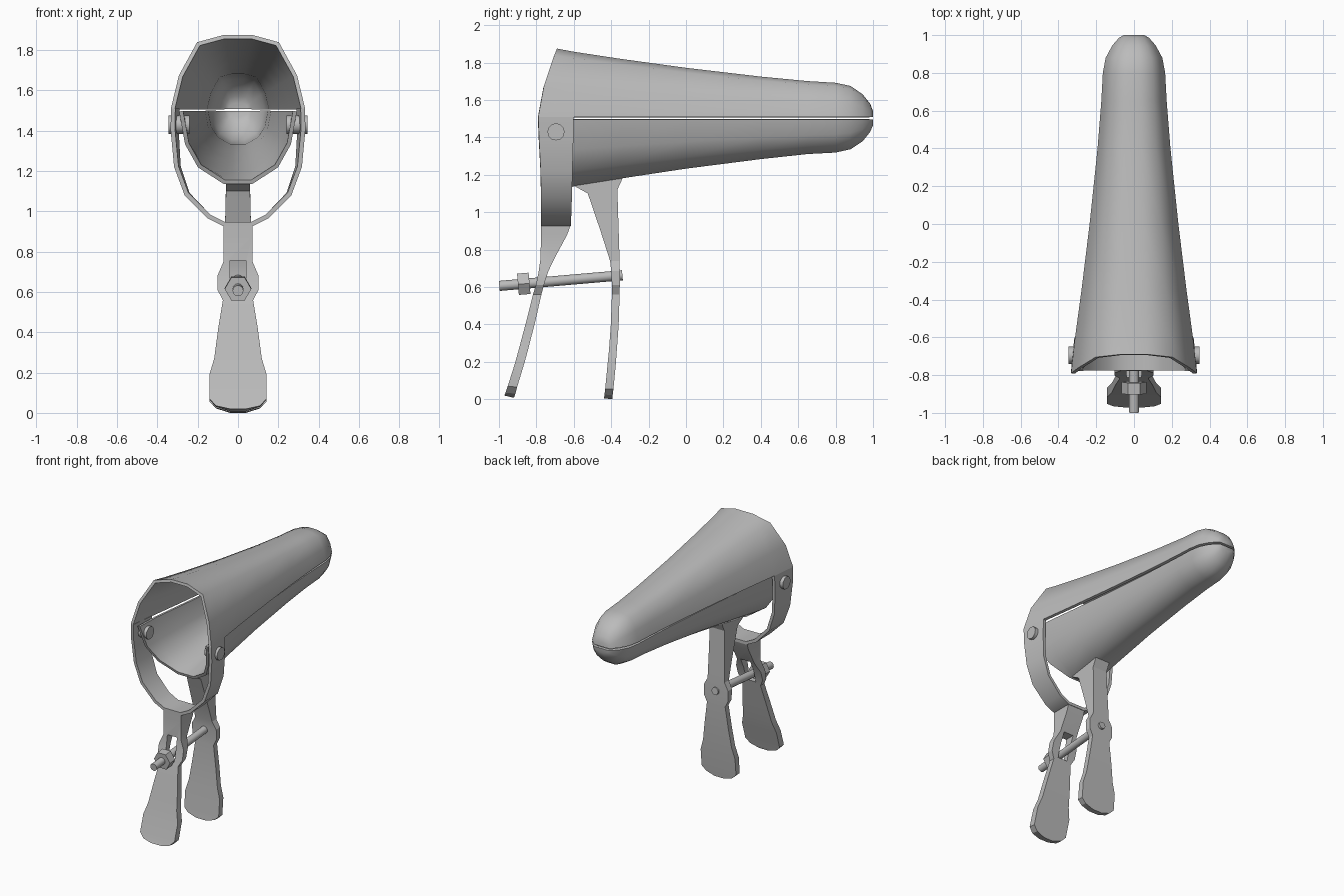
import bpy, bmesh, math
from mathutils import Vector

cube = bpy.data.objects.get("Cube")
if cube:
    bpy.data.objects.remove(cube)

steel = bpy.data.materials.new("grey steel")
steel.use_nodes = True
COLOUR = (0.5, 0.5, 0.5, 1)
steel.diffuse_color = COLOUR
steel.node_tree.nodes["Principled BSDF"].inputs["Base Color"].default_value = COLOUR


def make(name, verts, faces, thick=0, angle=30, recalc=False, cutter=None):
    """Mesh object with optional inward thickness or boolean cut, then shaded by angle."""
    mesh = bpy.data.meshes.new(name)
    mesh.from_pydata(verts, [], faces)
    mesh.materials.append(steel)
    if recalc:
        bm = bmesh.new()
        bm.from_mesh(mesh)
        bmesh.ops.recalc_face_normals(bm, faces=bm.faces)
        bm.to_mesh(mesh)
        bm.free()
    ob = bpy.data.objects.new(name, mesh)
    bpy.context.collection.objects.link(ob)
    bpy.ops.object.select_all(action='DESELECT')
    ob.select_set(True)
    bpy.context.view_layer.objects.active = ob
    if thick:
        m = ob.modifiers.new("Thickness", 'SOLIDIFY')
        m.thickness, m.offset, m.use_even_offset = thick, -1, True
        bpy.ops.object.modifier_apply(modifier=m.name)
    if cutter:
        m = ob.modifiers.new("Slot", 'BOOLEAN')
        m.operation, m.object, m.solver = 'DIFFERENCE', cutter, 'EXACT'
        bpy.ops.object.modifier_apply(modifier=m.name)
    bpy.ops.object.shade_smooth_by_angle(angle=math.radians(angle))
    return ob


def grid_faces(rows, cols, flip=False):
    out = []
    for i in range(rows - 1):
        for j in range(cols - 1):
            q = [i * cols + j, (i + 1) * cols + j, (i + 1) * cols + j + 1, i * cols + j + 1]
            out.append(q[::-1] if flip else q)
    return out


def blade(name, section, stations, z0, sign, front_shift):
    """Half shell lofted along y; the first station is swept according to height."""
    pts = section + [(-x, z) for x, z in reversed(section)]
    verts = []
    for i, (y, w, h) in enumerate(stations):
        for x, z in pts:
            shift = front_shift * z ** 1.5 if i == 0 else 0
            verts.append((x * w, y + shift, z0 + sign * z * h))
    n = len(pts)
    faces = grid_faces(len(stations), n, sign < 0)
    cap = list(range(len(verts) - n, len(verts)))
    faces.append(cap[::-1] if sign > 0 else cap)
    return make(name, verts, faces, 0.02, 55)


# Upper and lower blades
blade("upper_blade", [(1, 0), (0.88, 0.45), (0.61, 0.9), (0.21, 1)],
      [(-0.79, 0.333, 0.365), (-0.6, 0.312, 0.348), (-0.35, 0.278, 0.31), (0, 0.235, 0.262),
       (0.4, 0.193, 0.215), (0.65, 0.173, 0.191), (0.8, 0.165, 0.182), (0.88, 0.15, 0.165),
       (0.945, 0.115, 0.12), (0.985, 0.08, 0.07), (1, 0.055, 0.03)], 1.51, 1, 0.1)
blade("lower_blade", [(1, 0), (0.9, 0.45), (0.68, 0.77), (0.24, 1)],
      [(-0.77, 0.292, 0.36), (-0.58, 0.284, 0.351), (-0.35, 0.256, 0.315), (0, 0.217, 0.262),
       (0.4, 0.183, 0.211), (0.65, 0.168, 0.184), (0.8, 0.162, 0.176), (0.88, 0.148, 0.158),
       (0.945, 0.115, 0.115), (0.985, 0.08, 0.065), (1, 0.055, 0.03)], 1.495, -1, 0.16)

# Ring band hanging below the upper blade: front x, back x, z, front y, back y
side = [(0.333, 0.312, 1.51, -0.79, -0.6), (0.334, 0.316, 1.4, -0.786, -0.602),
        (0.317, 0.306, 1.22, -0.777, -0.607), (0.265, 0.26, 1.08, -0.775, -0.61),
        (0.15, 0.15, 0.965, -0.775, -0.614), (0.07, 0.07, 0.925, -0.775, -0.615)]
ring = [(1, p) for p in side] + [(-1, p) for p in reversed(side)]
verts = [(s * p[0], p[3], p[2]) for s, p in ring] + [(s * p[1], p[4], p[2]) for s, p in ring]
make("ring_band", verts, grid_faces(2, len(ring), True), 0.022, 35)


def handle(name, stations, cutter=None):
    """Lofted bar: front y, front z, back y, back z, half width."""
    verts, faces = [], []
    for yf, zf, yb, zb, w in stations:
        verts += [(-w, yf, zf), (w, yf, zf), (w, yb, zb), (-w, yb, zb)]
    for i in range(len(stations) - 1):
        a = 4 * i
        for k in range(4):
            l = (k + 1) % 4
            faces.append((a + k, a + l, a + 4 + l, a + 4 + k))
    e = len(verts)
    faces += [(0, 1, 2, 3), (e - 4, e - 3, e - 2, e - 1)]
    return make(name, verts, faces, recalc=True, cutter=cutter, angle=25)


def prism(name, a, b, radius, sides, turn=0):
    """Regular prism between two points."""
    a, b = Vector(a), Vector(b)
    rot = (b - a).to_track_quat('Z', 'Y')
    verts = []
    for end in (a, b):
        for k in range(sides):
            t = 2 * math.pi * k / sides + turn
            verts.append(end + rot @ Vector((math.cos(t) * radius, math.sin(t) * radius, 0)))
    faces = [(k, (k + 1) % sides, sides + (k + 1) % sides, sides + k) for k in range(sides)]
    faces += [tuple(range(sides)), tuple(range(sides, 2 * sides))]
    return make(name, verts, faces, recalc=True, angle=40 if sides > 6 else 20)


# Slot for the bolt in the front handle
box = [(x, y, z) for x in (-0.04, 0.04) for y in (-1, -0.5) for z in (0.58, 0.755)]
slot = make("slot_cutter", box, [(0, 1, 3, 2), (4, 5, 7, 6), (0, 1, 5, 4),
                                 (2, 3, 7, 6), (0, 2, 6, 4), (1, 3, 7, 5)], recalc=True)

# Front handle with its wedge under the ring
handle("front_handle", [
    (-0.775, 0.94, -0.615, 0.935, 0.072), (-0.775, 0.88, -0.635, 0.88, 0.072),
    (-0.778, 0.75, -0.705, 0.75, 0.072), (-0.788, 0.68, -0.738, 0.68, 0.102),
    (-0.803, 0.61, -0.76, 0.61, 0.102), (-0.818, 0.56, -0.773, 0.56, 0.075),
    (-0.853, 0.42, -0.805, 0.42, 0.098), (-0.893, 0.27, -0.843, 0.27, 0.118),
    (-0.915, 0.19, -0.865, 0.19, 0.142), (-0.953, 0.07, -0.903, 0.065, 0.142),
    (-0.965, 0.035, -0.912, 0.03, 0.108), (-0.972, 0.02, -0.92, 0.008, 0.04)], slot)
bpy.data.objects.remove(slot)

# Rear handle rising to the lower blade
handle("rear_handle", [
    (-0.605, 1.145, -0.335, 1.19, 0.06), (-0.525, 1.1, -0.367, 1.12, 0.06),
    (-0.457, 0.9, -0.36, 0.9, 0.065), (-0.406, 0.74, -0.355, 0.74, 0.07),
    (-0.4, 0.685, -0.354, 0.685, 0.1), (-0.396, 0.61, -0.354, 0.61, 0.1),
    (-0.396, 0.56, -0.355, 0.56, 0.075), (-0.402, 0.4, -0.36, 0.4, 0.098),
    (-0.412, 0.26, -0.37, 0.26, 0.118), (-0.42, 0.18, -0.376, 0.18, 0.142),
    (-0.432, 0.055, -0.388, 0.055, 0.142), (-0.436, 0.025, -0.392, 0.022, 0.108),
    (-0.438, 0.005, -0.394, 0, 0.04)])

# Adjusting bolt and nut
start, end = Vector((0, -0.998, 0.606)), Vector((0, -0.34, 0.663))
axis = (end - start).normalized()
prism("adjusting_bolt", start, end, 0.027, 12)
prism("adjusting_nut", start + axis * 0.1, start + axis * 0.162, 0.066, 6)

# Hinge pins on both sides
for s, label in ((1, "left"), (-1, "right")):
    prism(label + "_hinge_pin", (s * 0.24, -0.695, 1.43), (s * 0.346, -0.695, 1.43), 0.046, 12)
